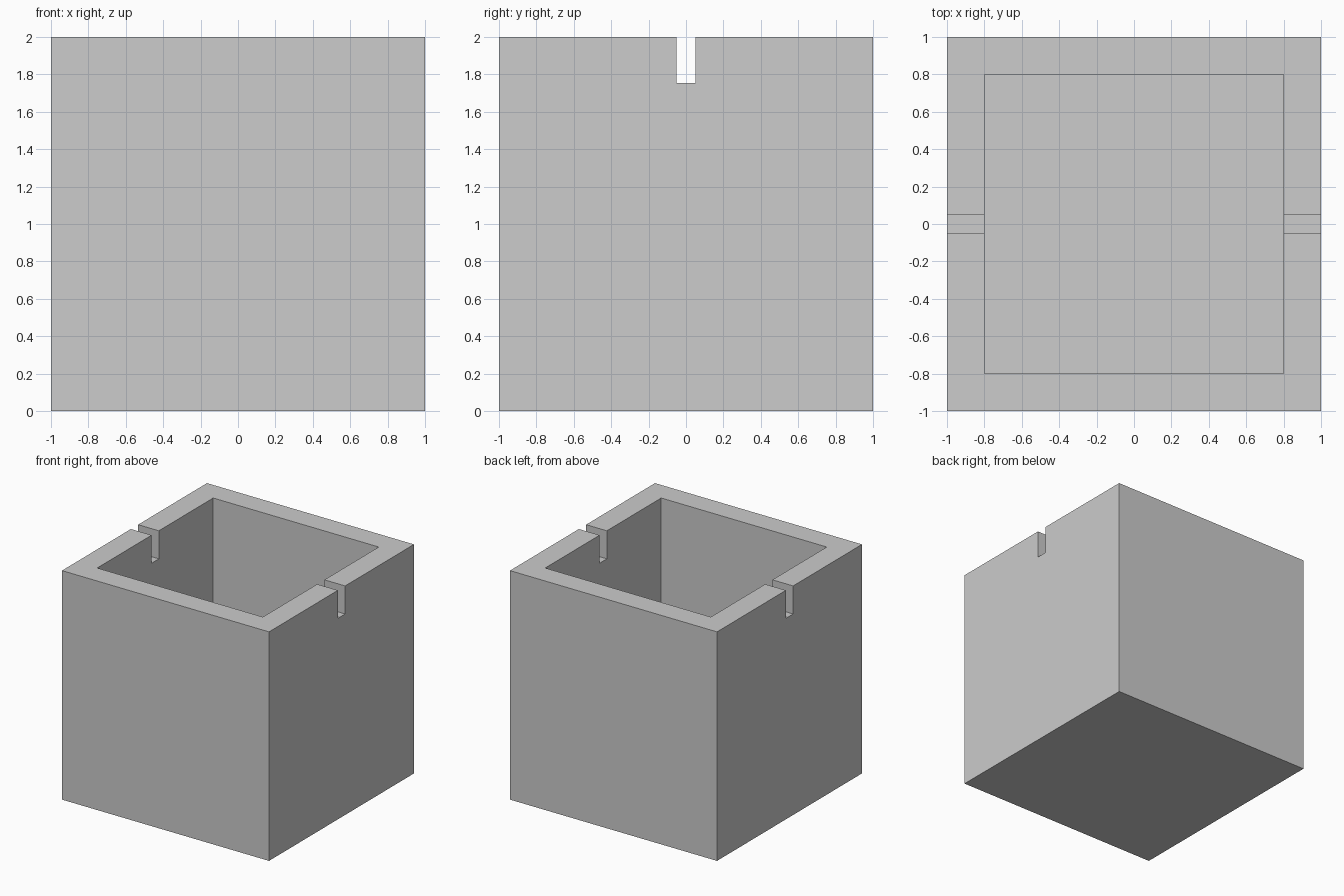
import bpy

default_cube = bpy.data.objects.get("Cube")
if default_cube:
    bpy.data.objects.remove(default_cube, do_unlink=True)

SIZE = 2.0
WALL = 0.2
SLOT_WIDTH = 0.1
SLOT_BOTTOM = 1.755
OVERSHOOT = 0.1

grey = bpy.data.materials.new("plain_grey")
grey.use_nodes = True
colour = (0.604, 0.604, 0.604, 1)
grey.diffuse_color = colour
grey.node_tree.nodes["Principled BSDF"].inputs["Base Color"].default_value = colour


def add_box(name, width, depth, bottom, top):
    """Box centred on the z axis, between two heights."""
    bpy.ops.mesh.primitive_cube_add(size=1, location=(0, 0, (bottom + top) / 2))
    box = bpy.context.object
    box.name = name
    box.scale = (width, depth, top - bottom)
    bpy.ops.object.transform_apply(location=True, rotation=False, scale=True)
    box.data.materials.append(grey)
    return box


def cut(target, cutter):
    """Subtract the cutter from the target, then discard it."""
    cutter.hide_render = True
    modifier = target.modifiers.new(cutter.name, "BOOLEAN")
    modifier.operation = "DIFFERENCE"
    modifier.solver = "EXACT"
    modifier.object = cutter
    bpy.context.view_layer.objects.active = target
    bpy.ops.object.modifier_apply(modifier=modifier.name)
    bpy.data.objects.remove(cutter, do_unlink=True)


# Open box with even walls and floor
inner = SIZE - 2 * WALL
box = add_box("open_box", SIZE, SIZE, 0, SIZE)
cut(box, add_box("cavity_cutter", inner, inner, WALL, SIZE + OVERSHOOT))

# One narrow slot through the rims of both side walls
cut(box, add_box("slot_cutter", SIZE + OVERSHOOT, SLOT_WIDTH,
                 SLOT_BOTTOM, SIZE + OVERSHOOT))
